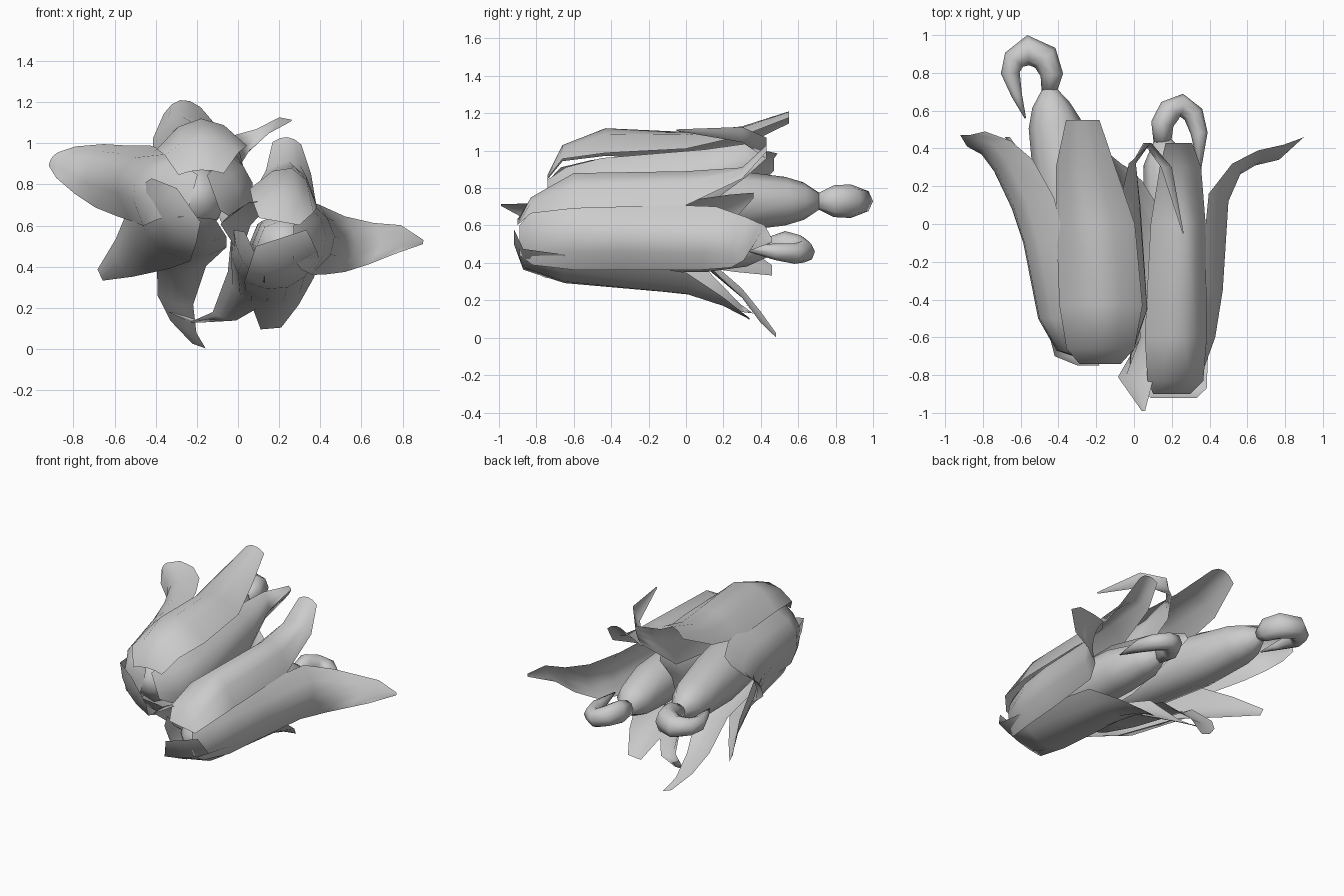
import bpy
from math import sin, cos, radians, pi
from mathutils import Vector


def make(name, verts, faces):
    me = bpy.data.meshes.new(name)
    me.from_pydata(verts, [], faces)
    me.validate()
    for p in me.polygons:
        p.use_smooth = True
    ob = bpy.data.objects.new(name, me)
    bpy.context.collection.objects.link(ob)
    return ob


def grid_faces(rows, cols, closed=False):
    n = cols if closed else cols - 1
    return [(r * cols + c, r * cols + (c + 1) % cols,
             (r + 1) * cols + (c + 1) % cols, (r + 1) * cols + c)
            for r in range(rows - 1) for c in range(n)]


def tube(name, path, sides=8):
    """Path rows: x, y, z, radius in plan, radius in height."""
    pts = [Vector(p[:3]) for p in path]
    verts = []
    for i, p in enumerate(path):
        t = pts[min(i + 1, len(pts) - 1)] - pts[max(i - 1, 0)]
        side = t.cross(Vector((0, 0, 1))).normalized()
        up = side.cross(t).normalized()
        for k in range(sides):
            a = 2 * pi * k / sides
            verts.append(pts[i] + side * p[3] * cos(a) + up * p[4] * sin(a))
    faces = grid_faces(len(path), sides, True)
    faces += [tuple(reversed(range(sides))),
              tuple(range(len(verts) - sides, len(verts)))]
    return make(name, verts, faces)


def leaf(name, rows, skew=0):
    """Rows: x, y, z, half width, outward angle in the xz plane, cup depth.
    Skew slides one edge forward along y towards the tip."""
    verts = []
    for i, (x, y, z, w, ang, d) in enumerate(rows):
        a = radians(ang)
        for s in (-1, -.5, 0, .5, 1):
            drop = d * s * s
            slide = skew * s * (4 <= i < len(rows) - 1)
            verts.append((x - sin(a) * w * s - cos(a) * drop, y + slide,
                          z + cos(a) * w * s - sin(a) * drop))
    return make(name, verts, grid_faces(len(rows), 5))


# Cobs
tube("left_cob", [(-.19, -.72, .74, .05, .05), (-.2, -.64, .74, .15, .15),
                  (-.24, -.4, .74, .18, .18), (-.36, .2, .73, .17, .17),
                  (-.42, .53, .73, .14, .13), (-.44, .63, .73, .1, .1),
                  (-.45, .72, .73, .035, .04)])
tube("right_cob", [(.21, -.84, .5, .05, .05), (.22, -.77, .5, .13, .13),
                   (.23, -.5, .51, .16, .16), (.2, .1, .5, .15, .15),
                   (.17, .33, .49, .12, .11), (.15, .44, .48, .05, .05)])

# Curled silk at the tips
tube("left_silk", [(-.45, .7, .73, .04, .04), (-.435, .79, .73, .06, .085),
                   (-.47, .88, .73, .075, .09), (-.56, .92, .73, .08, .075),
                   (-.635, .87, .73, .06, .06), (-.655, .8, .73, .05, .05),
                   (-.62, .68, .73, .028, .03), (-.575, .56, .72, .004, .004)])
tube("right_silk", [(.15, .42, .48, .045, .05), (.15, .53, .49, .06, .08),
                    (.19, .6, .48, .065, .07), (.25, .63, .46, .06, .06),
                    (.315, .58, .45, .055, .055), (.345, .48, .46, .045, .045),
                    (.35, .28, .48, .004, .004)])

# Husk leaves around the left cob
leaf("left_outer_husk", [
    (-.22, -.73, .76, .09, 165, 0), (-.4, -.67, .79, .15, 160, .06),
    (-.5, -.5, .82, .19, 158, .12), (-.58, -.1, .86, .19, 155, .15),
    (-.64, .1, .88, .19, 155, .15), (-.73, .3, .9, .17, 152, .13),
    (-.8, .4, .92, .14, 150, .09), (-.87, .45, .93, .09, 148, .04),
    (-.905, .47, .93, .04, 145, .01)], -.04)
leaf("left_top_husk", [
    (-.18, -.74, .87, .11, 92, .02), (-.18, -.66, 1.03, .18, 92, .08),
    (-.18, -.43, 1.12, .22, 92, .14), (-.22, 0, 1.1, .21, 98, .12),
    (-.27, .3, 1.13, .16, 100, .08), (-.28, .55, 1.21, .09, 100, .05)])
leaf("left_inner_curled_husk", [
    (-.12, -.74, .76, .09, 20, 0), (.0, -.64, .78, .15, 15, .05),
    (.07, -.45, .81, .18, 15, .09), (.03, .1, .87, .16, 15, .07),
    (.01, .32, .95, .09, 5, .03), (.08, .43, 1.01, .06, -20, .01),
    (.18, .3, 1.08, .05, -35, .01), (.26, -.05, 1.11, .005, -35, 0)])
leaf("left_lower_husk", [
    (-.24, -.75, .7, .1, 215, 0), (-.36, -.7, .64, .19, 215, .06),
    (-.44, -.45, .55, .22, 215, .1), (-.5, 0, .5, .18, 212, .08),
    (-.58, .26, .43, .1, 205, .03), (-.67, .46, .36, .03, 205, 0)])
leaf("left_bottom_husk", [
    (-.2, -.73, .64, .09, 265, 0), (-.2, -.62, .52, .14, 265, .04),
    (-.22, -.35, .45, .16, 265, .06), (-.28, .1, .38, .12, 262, .04),
    (-.31, .3, .22, .09, 255, .02), (-.27, .4, .1, .07, 245, .01),
    (-.19, .48, .015, .035, 250, 0)])

# Husk leaves around the right cob
leaf("right_outer_husk", [
    (.27, -.89, .52, .08, 0, 0), (.35, -.82, .54, .15, 2, .05),
    (.43, -.6, .55, .18, 5, .09), (.47, -.35, .55, .18, 5, .11),
    (.5, .12, .54, .17, 5, .09), (.57, .28, .51, .135, 0, .05),
    (.69, .35, .51, .1, -5, .04), (.8, .38, .53, .07, -10, .02),
    (.9, .46, .52, .01, -10, 0)], .04)
leaf("right_top_husk", [
    (.2, -.9, .62, .1, 80, 0), (.23, -.83, .75, .15, 80, .06),
    (.26, -.6, .88, .17, 75, .15), (.27, .0, .89, .15, 76, .15),
    (.25, .3, .91, .11, 85, .05), (.24, .43, 1.03, .07, 85, .03)])
leaf("right_inner_husk", [
    (.05, -.99, .71, .01, 120, 0), (.0, -.81, .68, .11, 120, .02),
    (.06, -.6, .6, .17, 150, .07), (.04, 0, .62, .17, 150, .07),
    (-.04, .23, .7, .1, 145, .03), (-.13, .36, .76, .02, 140, 0)])
leaf("right_lower_curled_husk", [
    (.08, -.86, .47, .11, 205, 0), (.02, -.75, .43, .15, 210, .04),
    (.0, -.4, .37, .17, 215, .08), (.01, .1, .26, .12, 230, .05),
    (-.07, .29, .15, .06, 250, .01), (-.2, .36, .13, .035, 270, 0),
    (-.33, .32, .18, .005, 280, 0)])
leaf("right_bottom_husk", [
    (.21, -.92, .54, .13, 288, 0), (.22, -.87, .4, .18, 288, .02),
    (.24, -.65, .3, .19, 288, .09), (.22, 0, .235, .17, 282, .08),
    (.19, .2, .17, .11, 278, .03), (.16, .34, .1, .05, 275, 0)])
